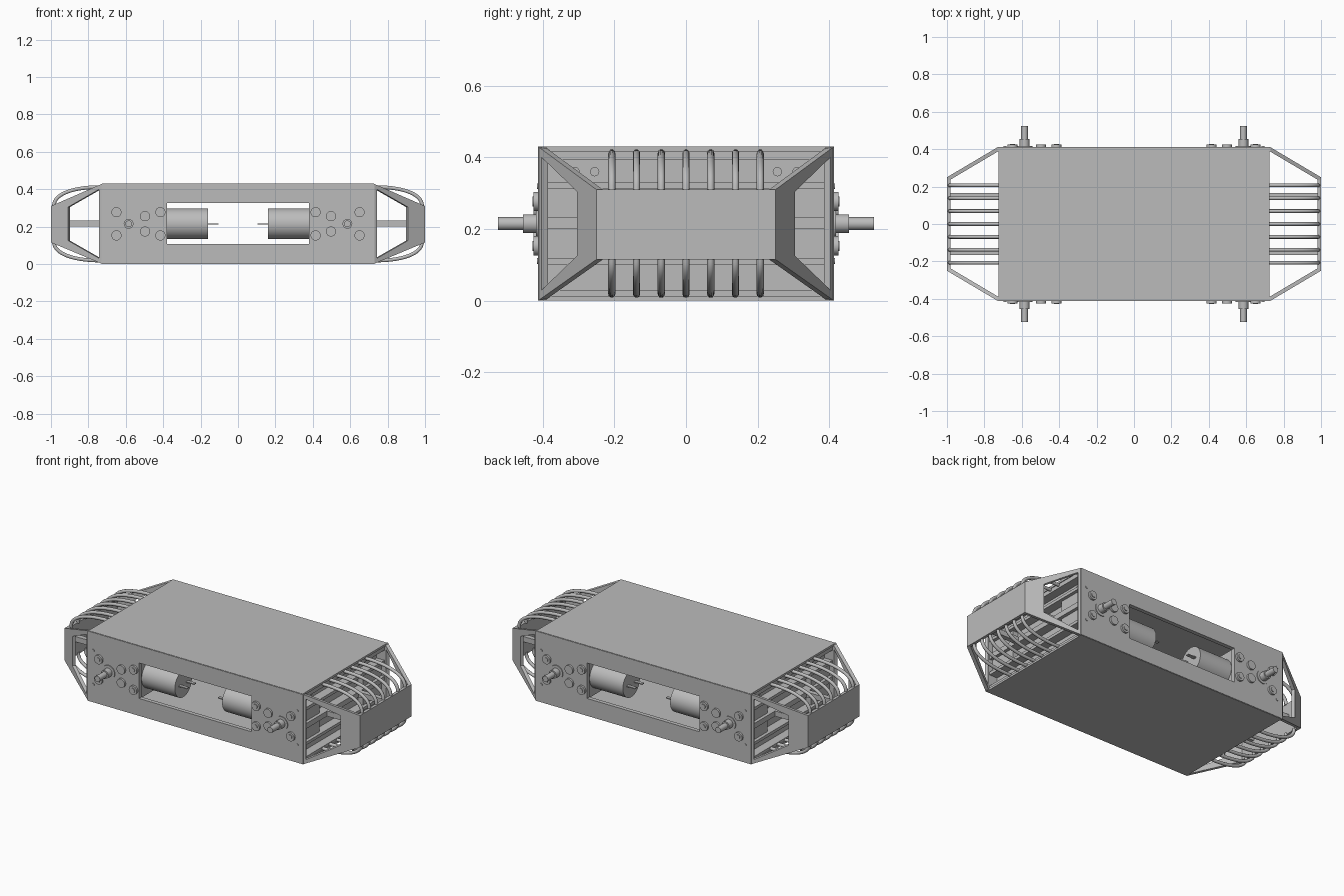
import bpy, bmesh, math
from mathutils import Vector, Matrix

if "Cube" in bpy.data.objects:
    bpy.data.objects.remove(bpy.data.objects["Cube"])

grey = bpy.data.materials.new("plain_grey")
grey.use_nodes = True
grey.diffuse_color = (0.5, 0.5, 0.5, 1)
grey.node_tree.nodes["Principled BSDF"].inputs["Base Color"].default_value = (0.5, 0.5, 0.5, 1)

MID = 0.215   # height of the axles and motors
ENDS = (1, -1)


def finish(name, bm, smooth=False):
    bmesh.ops.recalc_face_normals(bm, faces=bm.faces)
    mesh = bpy.data.meshes.new(name)
    bm.to_mesh(mesh)
    bm.free()
    obj = bpy.data.objects.new(name, mesh)
    bpy.context.collection.objects.link(obj)
    mesh.materials.append(grey)
    if smooth:
        bpy.ops.object.select_all(action='DESELECT')
        obj.select_set(True)
        bpy.context.view_layer.objects.active = obj
        bpy.ops.object.shade_smooth_by_angle(angle=math.radians(40))
    return obj


def box(name, lo, hi):
    lo, hi = Vector(lo), Vector(hi)
    bm = bmesh.new()
    bmesh.ops.create_cube(bm, size=1)
    size = hi - lo
    bmesh.ops.scale(bm, vec=[abs(s) for s in size], verts=bm.verts)
    bmesh.ops.translate(bm, vec=(lo + hi) / 2, verts=bm.verts)
    return finish(name, bm)


def rod(name, start, end, radius, sides=32):
    start, end = Vector(start), Vector(end)
    axis = end - start
    bm = bmesh.new()
    place = Matrix.Translation((start + end) / 2) @ axis.to_track_quat('Z', 'Y').to_matrix().to_4x4()
    bmesh.ops.create_cone(bm, cap_ends=True, segments=sides, radius1=radius,
                          radius2=radius, depth=axis.length, matrix=place)
    return finish(name, bm, True)


def frame(name, outer, inner, offset):
    """Flat four-sided plate with a four-sided opening, thickened by offset."""
    bm = bmesh.new()
    offset = Vector(offset)
    loops = [[bm.verts.new(Vector(p) + d) for p in pts]
             for pts in (outer, inner) for d in (Vector(), offset)]
    of, ob, nf, nb = loops
    for i in range(4):
        j = (i + 1) % 4
        for a, b in ((of, nf), (ob, nb), (of, ob), (nf, nb)):
            bm.faces.new((a[i], a[j], b[j], b[i]))
    return finish(name, bm)


def rect(x0, x1, z0, z1, y):
    return [(x0, y, z0), (x1, y, z0), (x1, y, z1), (x0, y, z1)]


# Main shell
box("top_plate", (-0.725, -0.41, 0.417), (0.725, 0.41, 0.43))
box("bottom_plate", (-0.725, -0.41, 0), (0.725, 0.41, 0.013))
for sy in ENDS:
    frame("side_plate", rect(-0.73, 0.73, 0.002, 0.428, sy * 0.413),
          rect(-0.38, 0.38, 0.108, 0.325, sy * 0.413), (0, -sy * 0.025, 0))

for sx in ENDS:
    # Recessed end wall and its cross bars
    box("end_wall", (sx * 0.65, -0.39, 0.01), (sx * 0.665, 0.39, 0.42))
    for z0, z1 in ((0.01, 0.03), (0.10, 0.118), (0.20, 0.232), (0.312, 0.33), (0.392, 0.42)):
        box("end_cross_bar", (sx * 0.66, -0.39, z0), (sx * 0.72, 0.39, z1))
    for y in (-0.31, -0.255, 0.255, 0.31):
        rod("wall_bolt", (sx * 0.66, y, 0.36), (sx * 0.675, y, 0.36), 0.013, 16)

    # Bumper face and the struts holding it
    box("bumper_face", (sx * 0.982, -0.25, 0.115), (sx, 0.25, 0.31))
    for sy in ENDS:
        box("bumper_strut", (sx * 0.66, sy * 0.137, 0.20), (sx * 0.985, sy * 0.167, 0.232))

    # Angled bumper sides with tapered openings
    for sy in ENDS:
        def on_side(x, z):
            return (sx * x, sy * (0.413 - (x - 0.725) * 0.163 / 0.275), z)
        frame("bumper_side",
              [on_side(*p) for p in ((0.725, 0), (1, 0.115), (1, 0.31), (0.725, 0.43))],
              [on_side(*p) for p in ((0.742, 0.03), (0.908, 0.125), (0.908, 0.305), (0.742, 0.40))],
              (-sx * 0.01, -sy * 0.018, 0))

    # Curved guard ribs above and below the bumper
    for up in ENDS:
        for k in range(-3, 4):
            curve = bpy.data.curves.new("guard_rib", 'CURVE')
            curve.dimensions = '3D'
            curve.bevel_depth = 0.01
            curve.bevel_resolution = 3
            curve.use_fill_caps = True
            spline = curve.splines.new('POLY')
            steps = 14
            spline.points.add(steps)
            for i, point in enumerate(spline.points):
                t = math.pi / 2 * i / steps
                x = 0.715 + 0.27 * math.sin(t) ** 0.85
                z = MID + up * (0.09 + 0.107 * max(math.cos(t), 0) ** 0.85)
                point.co = (sx * x, k * 0.069, z, 1)
            spline.use_smooth = True
            rib = bpy.data.objects.new("guard_rib", curve)
            bpy.context.collection.objects.link(rib)
            curve.materials.append(grey)

    # Drive units, one in each corner
    for sy in ENDS:
        box("gearbox", (sx * 0.385, sy * 0.21, 0.10), (sx * 0.70, sy * 0.392, 0.33))
        rod("motor", (sx * 0.16, sy * 0.30, MID), (sx * 0.40, sy * 0.30, MID), 0.082, 48)
        for dy in (-0.035, 0.035):
            y = sy * 0.30 + dy
            box("motor_terminal", (sx * 0.105, y - 0.01, MID - 0.003), (sx * 0.165, y + 0.01, MID + 0.003))

        def stud(name, x, z, radius, reach, sides=24):
            rod(name, (sx * x, sy * 0.40, z), (sx * x, sy * reach, z), radius, sides)

        stud("axle", 0.585, MID, 0.018, 0.525)
        stud("axle_collar", 0.585, MID, 0.026, 0.455)
        stud("axle_bearing", 0.585, MID, 0.042, 0.418)
        for up in ENDS:
            for x in (0.415, 0.65):
                stud("bolt_washer", x, MID + up * 0.062, 0.027, 0.425)
                stud("bolt_head", x, MID + up * 0.062, 0.014, 0.429)
            stud("gear_pin", 0.497, MID + up * 0.041, 0.027, 0.425)
            stud("corner_screw", 0.69, MID + up * 0.104, 0.008, 0.416, 12)
